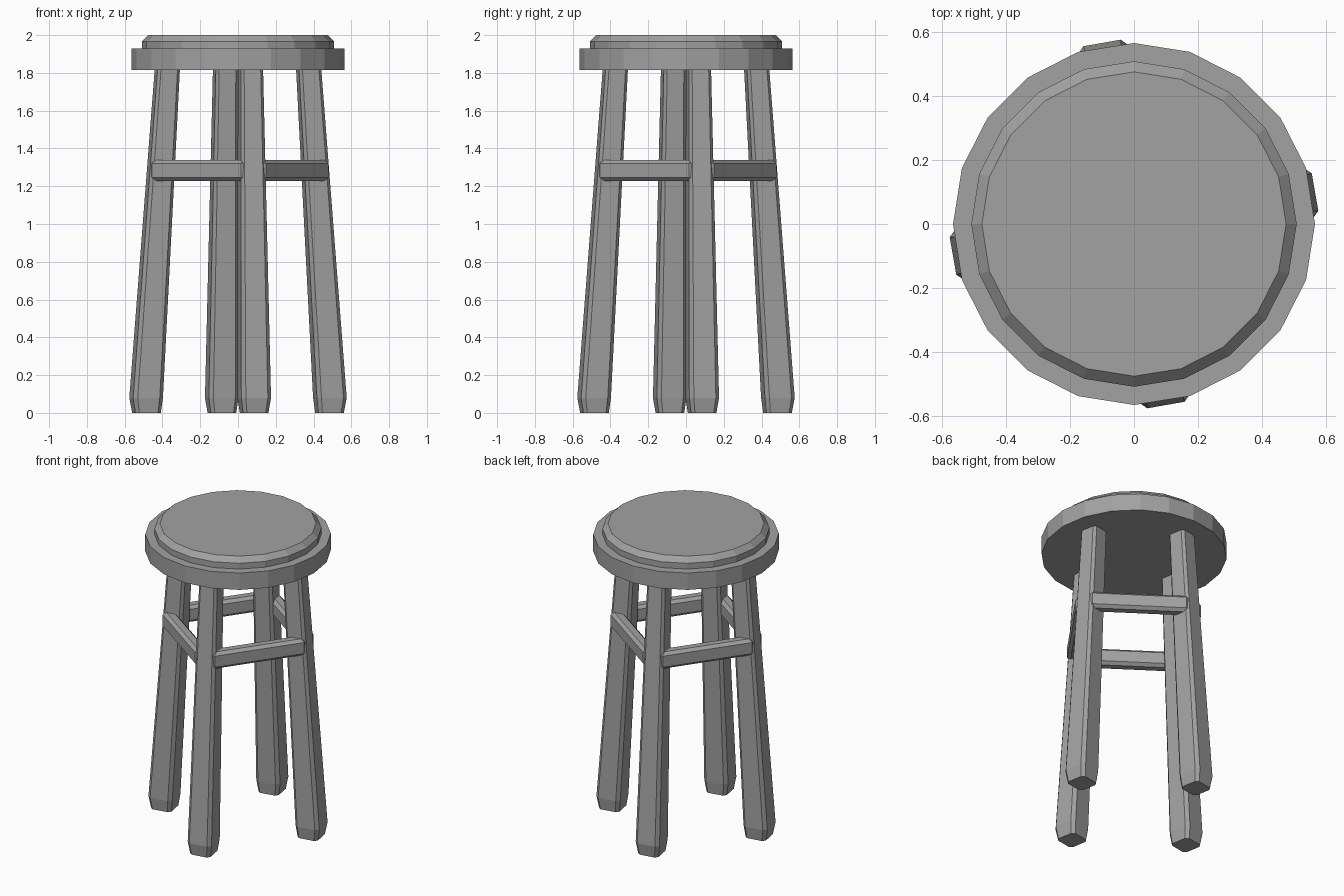
import bpy, bmesh, math
from mathutils import Matrix, Vector

if "Cube" in bpy.data.objects:
    bpy.data.objects.remove(bpy.data.objects["Cube"])

grey = bpy.data.materials.new("plain_grey")
grey.diffuse_color = (0.36, 0.36, 0.36, 1)
grey.use_nodes = True
grey.node_tree.nodes["Principled BSDF"].inputs["Base Color"].default_value = grey.diffuse_color

TWIST = math.radians(10)  # the legs are turned slightly round the seat


def add_object(name, bm):
    bmesh.ops.recalc_face_normals(bm, faces=bm.faces[:])
    mesh = bpy.data.meshes.new(name)
    bm.to_mesh(mesh)
    bm.free()
    mesh.materials.append(grey)
    obj = bpy.data.objects.new(name, mesh)
    bpy.context.collection.objects.link(obj)
    return obj


def loft(name, rings, matrix=Matrix()):
    """Skin a stack of equal-sided rings and cap both ends."""
    bm = bmesh.new()
    loops = [[bm.verts.new(matrix @ Vector(p)) for p in ring] for ring in rings]
    n = len(loops[0])
    for a, b in zip(loops, loops[1:]):
        for i in range(n):
            j = (i + 1) % n
            bm.faces.new((a[i], a[j], b[j], b[i]))
    bm.faces.new(loops[0][::-1])
    bm.faces.new(loops[-1])
    return add_object(name, bm)


def circle(r, z, n=20):
    return [(r * math.cos(i * math.tau / n), r * math.sin(i * math.tau / n), z)
            for i in range(n)]


def chamfered_square(cx, z, h):
    """Square cross-section with cut corners, centred on (cx, 0)."""
    k = h * 0.74
    pts = [(h, -k), (h, k), (k, h), (-k, h), (-h, k), (-h, -k), (-k, -h), (k, -h)]
    return [(cx + x, y, z) for x, y in pts]


# Seat board and cushion
loft("seat_board", [circle(0.565, 1.815), circle(0.565, 1.928)])
loft("seat_cushion", [circle(0.508, 1.92), circle(0.508, 1.967), circle(0.475, 2.0)])

# Splayed, tapered legs with narrowed feet
leg_rings = [chamfered_square(0.492, 0, 0.068),
             chamfered_square(0.494, 0.08, 0.080),
             chamfered_square(0.380, 1.82, 0.060)]

# Rails fixed to the outside corners of neighbouring legs
RAIL_RADIUS = 0.415 * math.cos(math.pi / 4) + 0.05

for i in range(4):
    turn = TWIST + i * math.pi / 2
    loft(f"leg_{i + 1}", leg_rings, Matrix.Rotation(turn, 4, 'Z'))

    bm = bmesh.new()
    bmesh.ops.create_cube(bm, size=1)
    bmesh.ops.scale(bm, vec=(0.08, 0.612, 0.112), verts=bm.verts[:])
    bmesh.ops.bevel(bm, geom=bm.edges[:], offset=0.019, segments=1, affect='EDGES')
    bmesh.ops.translate(bm, vec=(RAIL_RADIUS, 0, 1.283), verts=bm.verts[:])
    bmesh.ops.transform(bm, matrix=Matrix.Rotation(turn + math.pi / 4, 4, 'Z'),
                        verts=bm.verts[:])
    add_object(f"rail_{i + 1}", bm)
